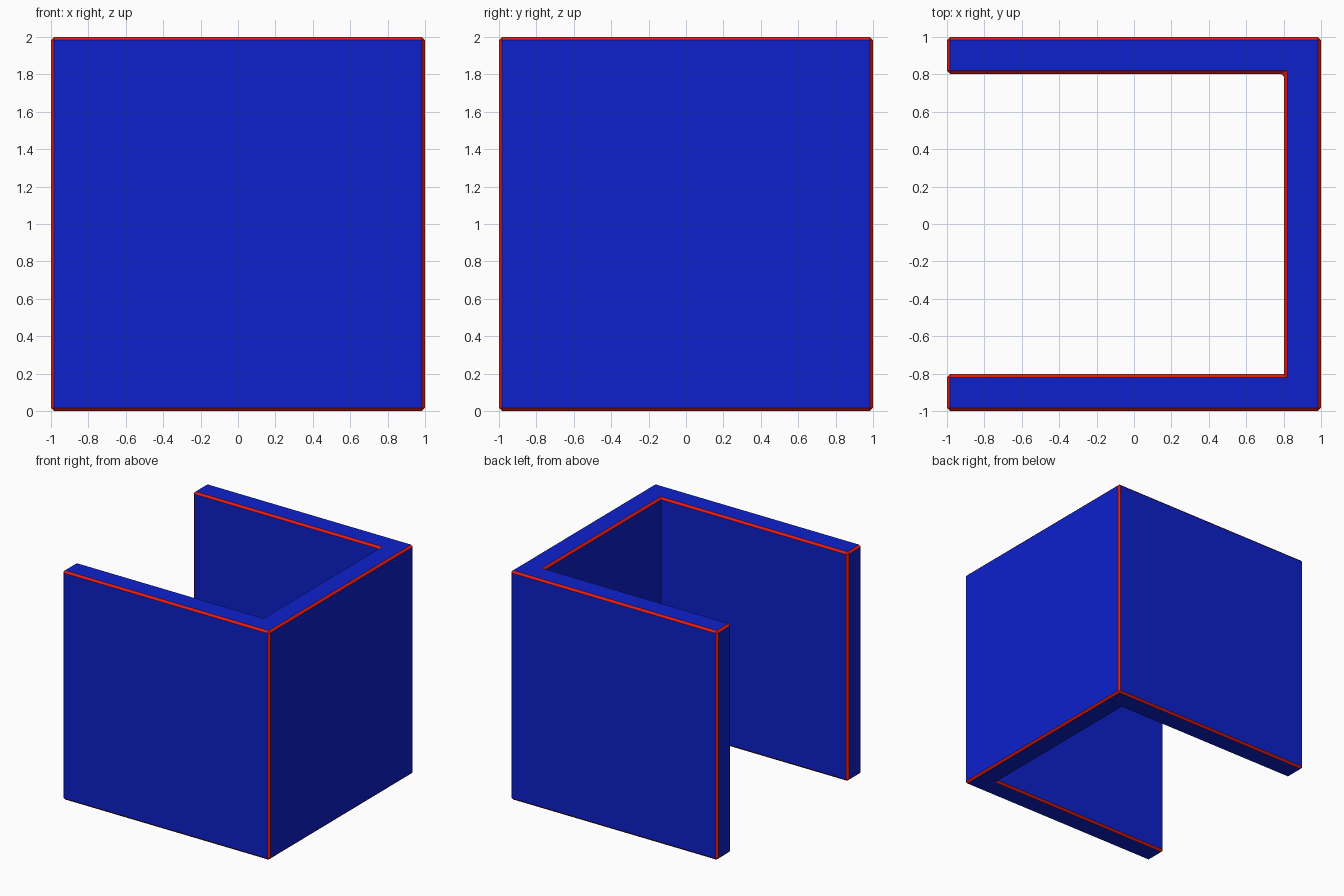
import bpy, bmesh

if "Cube" in bpy.data.objects:
    bpy.data.objects.remove(bpy.data.objects["Cube"])


def material(name, color):
    mat = bpy.data.materials.new(name)
    mat.diffuse_color = color
    mat.use_nodes = True
    mat.node_tree.nodes["Principled BSDF"].inputs["Base Color"].default_value = mat.diffuse_color
    return mat


# U-shaped wall outline, open toward -x
INNER = 0.803
outline = [(-1, -1), (1, -1), (1, 1), (-1, 1),
           (-1, INNER), (INNER, INNER), (INNER, -INNER), (-1, -INNER)]

bm = bmesh.new()
base = bm.faces.new([bm.verts.new((x, y, 0)) for x, y in outline])
top = bmesh.ops.extrude_face_region(bm, geom=[base])["geom"]
bmesh.ops.translate(bm, vec=(0, 0, 2),
                    verts=[v for v in top if isinstance(v, bmesh.types.BMVert)])
bmesh.ops.recalc_face_normals(bm, faces=bm.faces)

# Every edge is chamfered except the sharp inside corner at the front
weight = bm.edges.layers.float.new("bevel_weight_edge")
for edge in bm.edges:
    a, b = edge.verts
    sharp = all(abs(v.co.x - INNER) < 1e-4 and abs(v.co.y + INNER) < 1e-4
                for v in (a, b))
    edge[weight] = 0.0 if sharp else 1.0

mesh = bpy.data.meshes.new("u_wall")
bm.to_mesh(mesh)
bm.free()
wall = bpy.data.objects.new("u_wall", mesh)
bpy.context.collection.objects.link(wall)

# Blue faces, red chamfers
mesh.materials.append(material("blue_wall", (0.004, 0.015, 0.6, 1)))
mesh.materials.append(material("red_edge", (0.8, 0.01, 0.005, 1)))
bevel = wall.modifiers.new("edge_chamfer", 'BEVEL')
bevel.limit_method = 'WEIGHT'
bevel.width = 0.017
bevel.offset_type = 'OFFSET'
bevel.segments = 1
bevel.material = 1
